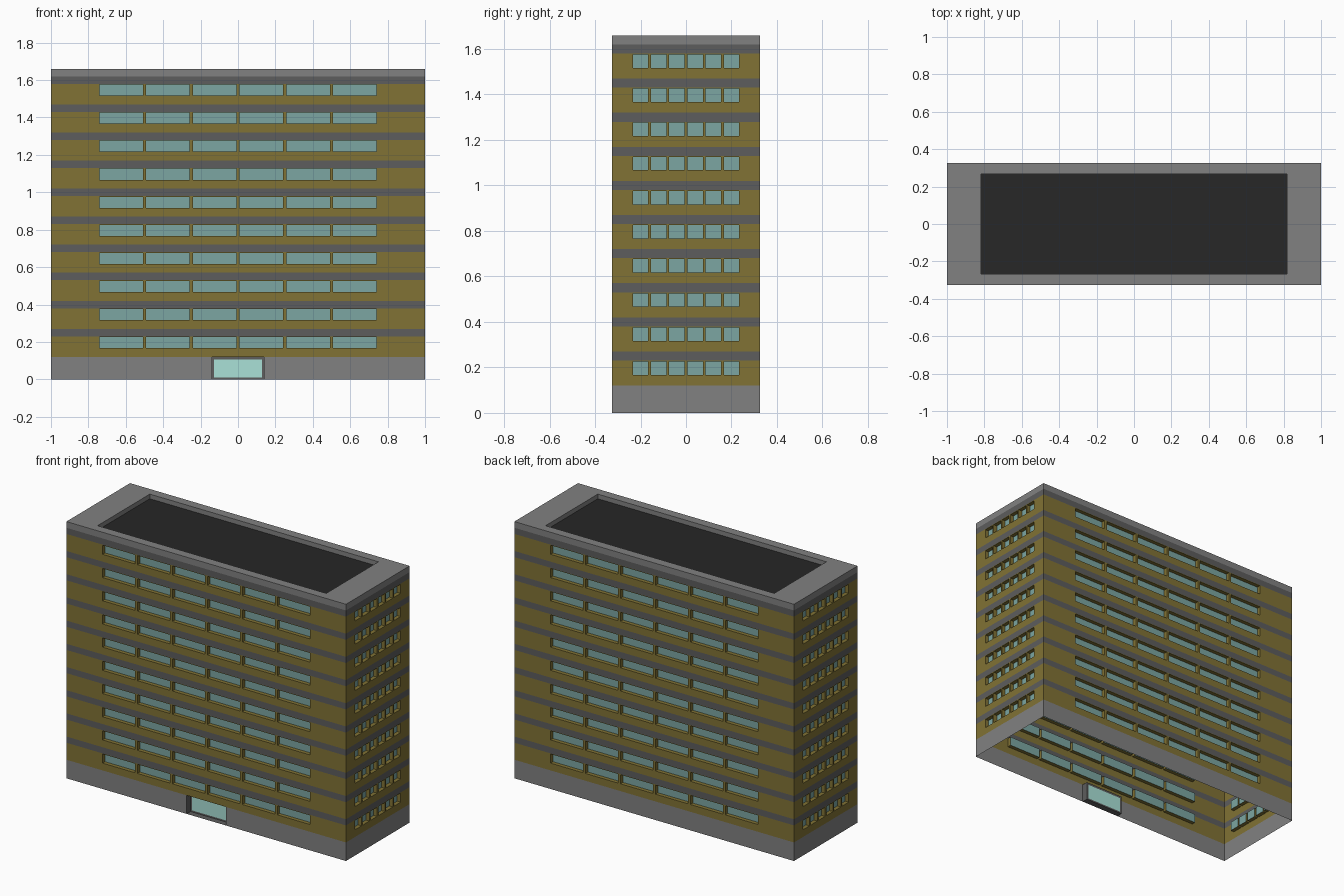
import bpy, bmesh, math
from mathutils import Matrix

if "Cube" in bpy.data.objects:
    bpy.data.objects.remove(bpy.data.objects["Cube"])

HX, HY = 1.0, 0.325            # half length and half depth
BASE, STEP, FLOORS = 0.12, 0.15, 10
BAND_TOP, TOP = 1.62, 1.66


def material(name, rgb):
    m = bpy.data.materials.new(name)
    m.diffuse_color = (*rgb, 1)
    m.use_nodes = True
    m.node_tree.nodes["Principled BSDF"].inputs["Base Color"].default_value = m.diffuse_color
    return m


OLIVE = material("olive", (0.22, 0.17, 0.035))
BAND = material("band_grey", (0.11, 0.11, 0.11))
STONE = material("stone_grey", (0.22, 0.22, 0.22))
GLASS = material("glass", (0.2, 0.38, 0.36))
DOOR = material("door_glass", (0.4, 0.75, 0.68))
ROOF = material("roof_dark", (0.02, 0.02, 0.02))


class Part:
    """Collects quads and becomes one flat-shaded object."""

    def __init__(self, name, mat):
        self.name, self.mat, self.bm = name, mat, bmesh.new()
        self.frame = Matrix()

    def quad(self, *pts):
        self.bm.faces.new([self.bm.verts.new(self.frame @ Matrix.Translation(p).translation) for p in pts])

    def panel(self, u0, u1, z0, z1, d=0.0):
        self.quad((u0, d, z0), (u1, d, z0), (u1, d, z1), (u0, d, z1))

    def reveal(self, u0, u1, z0, z1, d):
        self.quad((u0, 0, z0), (u1, 0, z0), (u1, d, z0), (u0, d, z0))
        self.quad((u0, d, z1), (u1, d, z1), (u1, 0, z1), (u0, 0, z1))
        self.quad((u0, 0, z0), (u0, d, z0), (u0, d, z1), (u0, 0, z1))
        self.quad((u1, d, z0), (u1, 0, z0), (u1, 0, z1), (u1, d, z1))

    def ring(self, u0, u1, z0, z1, a0, a1, b0, b1, d=0.0):
        """Flat panel with a rectangular hole a0..a1, b0..b1."""
        for r in ((u0, a0, z0, z1), (a1, u1, z0, z1), (a0, a1, z0, b0), (a0, a1, b1, z1)):
            if r[1] - r[0] > 1e-5 and r[3] - r[2] > 1e-5:
                self.panel(*r, d)

    def finish(self):
        bmesh.ops.remove_doubles(self.bm, verts=self.bm.verts[:], dist=1e-5)
        me = bpy.data.meshes.new(self.name)
        self.bm.to_mesh(me)
        self.bm.free()
        me.materials.append(self.mat)
        bpy.context.collection.objects.link(bpy.data.objects.new(self.name, me))


walls = Part("walls", OLIVE)
glass = Part("window_glass", GLASS)
bands = Part("floor_bands", BAND)
plinth = Part("plinth", STONE)
cornice = Part("cornice", STONE)
frame = Part("door_frame", BAND)
door = Part("entrance_door", DOOR)
roof = Part("roof_deck", ROOF)
parts = (walls, glass, bands, plinth, cornice, frame, door, roof)

# Four facades: each is drawn facing -y, then turned into place
for k in range(4):
    long_side = k % 2 == 0
    half, dist = (HX, HY) if long_side else (HY, HX)
    pitch, width = (0.25, 0.233) if long_side else (0.08, 0.068)
    m = Matrix.Rotation(k * math.pi / 2, 4, 'Z') @ Matrix.Translation((0, -dist, 0))
    for p in parts:
        p.frame = m
    for i in range(FLOORS):
        z = BASE + i * STEP
        w0, w1, b0 = z + 0.047, z + 0.106, z + 0.11
        b1 = z + STEP
        # Olive wall strip with six recessed windows
        walls.panel(-half, half, z, w0)
        walls.panel(-half, half, w1, b0)
        edge = -half
        for j in range(6):
            c = (j - 2.5) * pitch
            u0, u1 = c - width / 2, c + width / 2
            walls.panel(edge, u0, w0, w1)
            walls.reveal(u0, u1, w0, w1, 0.025)
            glass.panel(u0, u1, w0, w1, 0.025)
            edge = u1
        walls.panel(edge, half, w0, w1)
        bands.panel(-half, half, b0, b1)
    # Plinth, with the entrance on the front only
    if k == 0:
        plinth.ring(-half, half, 0, BASE, -0.14, 0.14, 0, BASE)
        frame.reveal(-0.14, 0.14, 0, BASE, 0.04)
        frame.ring(-0.14, 0.14, 0, BASE, -0.128, 0.128, 0.01, 0.106, 0.04)
        door.panel(-0.128, 0.128, 0.01, 0.106, 0.04)
    else:
        plinth.panel(-half, half, 0, BASE)
    cornice.panel(-half, half, BAND_TOP, TOP)

# Parapet top and the sunken roof deck
RX, RY, DECK = 0.818, 0.267, 1.63
outer = [(-HX, -HY), (HX, -HY), (HX, HY), (-HX, HY)]
inner = [(-RX, -RY), (RX, -RY), (RX, RY), (-RX, RY)]
cornice.frame = roof.frame = Matrix()
for i in range(4):
    j = (i + 1) % 4
    cornice.quad((*outer[i], TOP), (*outer[j], TOP), (*inner[j], TOP), (*inner[i], TOP))
    cornice.quad((*inner[i], TOP), (*inner[j], TOP), (*inner[j], DECK), (*inner[i], DECK))
roof.quad(*[(*p, DECK) for p in inner])

for p in parts:
    p.finish()
